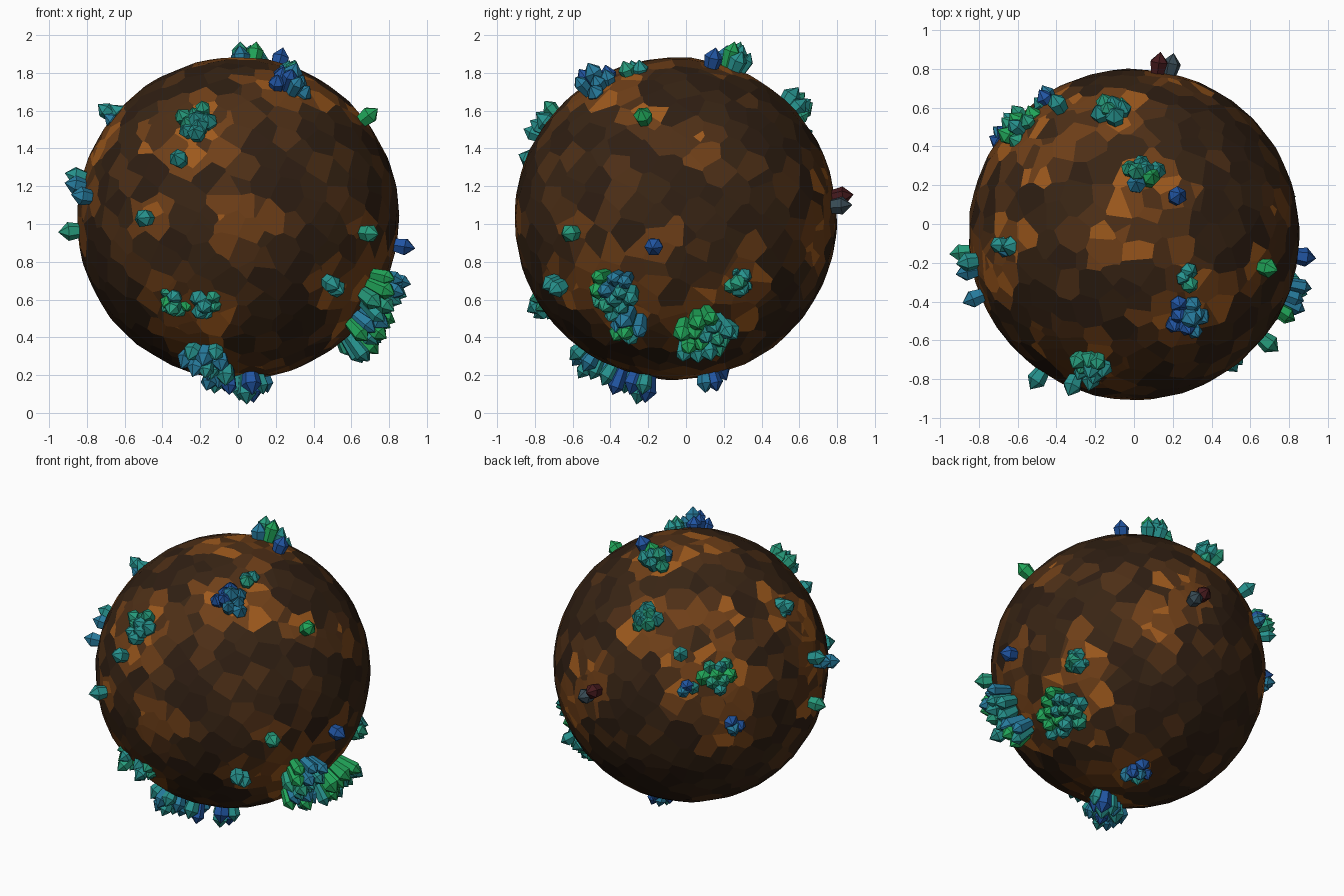
import bpy, bmesh, math, random
from mathutils import Vector

if "Cube" in bpy.data.objects:
    bpy.data.objects.remove(bpy.data.objects["Cube"])

random.seed(7)
C = Vector((0, -0.055, 1.03))   # planet centre
R = 0.85


def mat(name, rgb):
    m = bpy.data.materials.new(name)
    m.diffuse_color = (*rgb, 1)
    m.use_nodes = True
    m.node_tree.nodes["Principled BSDF"].inputs["Base Color"].default_value = m.diffuse_color
    return m


ROCK = [mat("rock_dark", (.028, .013, .006)), mat("rock_mid", (.04, .018, .007)),
        mat("rock_brown", (.075, .028, .008)), mat("rock_rust", (.16, .05, .009)),
        mat("rock_orange", (.34, .1, .012))]
GEM = {"t": mat("gem_teal", (.02, .29, .27)), "g": mat("gem_green", (.015, .38, .1)),
       "b": mat("gem_blue", (.015, .09, .36)), "l": mat("gem_light_blue", (.02, .2, .34)),
       "s": mat("gem_sea", (.02, .33, .2)), "r": mat("gem_dark_red", (.06, .01, .012)),
       "k": mat("gem_grey", (.04, .07, .09))}


def new_object(name, bm, mats):
    me = bpy.data.meshes.new(name)
    bm.to_mesh(me)
    bm.free()
    for m in mats:
        me.materials.append(m)
    ob = bpy.data.objects.new(name, me)
    bpy.context.collection.objects.link(ob)
    return ob


def crystal(bm, base, tip, r, idx):
    """Six-sided crystal: narrow foot, wide shoulder, pointed tip."""
    axis = tip - base
    length = axis.length
    axis.normalize()
    side = axis.orthogonal().normalized()
    other = axis.cross(side)
    shoulder = length - r * 1.05
    turn = random.uniform(0, 1)
    rings = []
    for d, rad in ((0, r * .6), (shoulder, r)):
        rings.append([bm.verts.new(base + axis * d + rad * (
            side * math.cos(turn + k * math.pi / 3) + other * math.sin(turn + k * math.pi / 3)))
            for k in range(6)])
    top = bm.verts.new(tip)
    faces = [bm.faces.new(rings[0][::-1])]
    for k in range(6):
        j = (k + 1) % 6
        faces.append(bm.faces.new((rings[0][k], rings[0][j], rings[1][j], rings[1][k])))
        faces.append(bm.faces.new((rings[1][k], rings[1][j], top)))
    for f in faces:
        f.material_index = idx


# Clusters: x, y, z, crystal count, spread, tip radius, colours
CLUSTERS = [
    (.05, .27, 1.9, 7, .085, 1.01, "tsgtl"),
    (.29, -.5, 1.78, 9, .1, 1.0, "lblbl"),
    (.28, -.29, 1.84, 3, .05, .96, "tst"),
    (-.25, -.8, 1.58, 9, .095, 1.0, "tstst"),
    (-.7, -.12, 1.6, 4, .045, .97, "tlt"),
    (.8, -.4, .62, 12, .125, 1.06, "tlstg"),
    (.72, -.33, .43, 6, .08, 1.06, "gltl"),
    (.68, .1, .41, 16, .15, 1.07, "tgsgt"),
    (.74, .3, .67, 6, .075, .97, "stt"),
    (-.38, -.77, .52, 7, .085, .97, "sgst"),
    (-.19, -.83, .52, 6, .075, .97, "tts"),
    (-.18, -.52, .24, 10, .115, 1.02, "tltl"),
    (-.1, -.36, .13, 6, .085, 1.02, "ltbl"),
    (.06, -.24, .12, 5, .07, 1.02, "tbbt"),
    (.1, .15, .15, 6, .08, .99, "lbtb"),
    (-.11, .62, 1.65, 7, .08, .99, "tsts"),
    (-.66, .56, 1.36, 9, .105, .98, "gsts"),
    (-.75, .5, .98, 4, .055, .97, "lbb"),
    (-.48, .68, 1.27, 3, .045, .96, "blt"),
]
# Single crystals: x, y, z, colour
SINGLES = [
    (.23, .15, 1.9, "b"), (-.32, -.84, 1.35, "t"), (-.88, -.2, 1.26, "t"),
    (-.83, -.24, 1.2, "l"), (-.84, -.39, 1.15, "l"), (-.9, -.15, .96, "s"),
    (-.5, -.8, 1.03, "t"), (.7, -.23, 1.58, "g"), (.7, -.62, .95, "s"),
    (.88, -.17, .88, "b"), (.52, -.68, .66, "t"), (.5, -.72, .68, "t"),
    (-.4, .63, 1.47, "t"), (.13, .84, 1.15, "r"), (.2, .86, 1.1, "k"),
]

# Crystal clusters, fanned on a golden-angle spiral
for c, (x, y, z, n, spread, reach, cols) in enumerate(CLUSTERS):
    u = (Vector((x, y, z)) - C).normalized()
    s = u.orthogonal().normalized()
    t = u.cross(s)
    bm = bmesh.new()
    for i in range(n):
        q = math.sqrt((i + .3) / n)
        a = i * 2.4 + c
        off = (s * math.cos(a) + t * math.sin(a)) * spread * q
        h = reach - random.uniform(0, .06) - .05 * q * q
        crystal(bm, C + u * .79 + off * .65, C + u * h + off * 1.15,
                random.uniform(.04, .054), i % len(cols))
    new_object(f"crystal_cluster_{c + 1}", bm, [GEM[k] for k in cols])

# Lone crystals
for c, (x, y, z, k) in enumerate(SINGLES):
    u = (Vector((x, y, z)) - C).normalized()
    bm = bmesh.new()
    crystal(bm, C + u * .8, C + u * .96, .05, 0)
    new_object(f"single_crystal_{c + 1}", bm, [GEM[k]])

# Planet: irregular flat facets (planes tangent to the sphere), finer near crystals
hot = [((Vector(p[:3]) - C).normalized(), .1 + (p[4] if len(p) > 4 else 0))
       for p in CLUSTERS + SINGLES]
for p in ((-.45, -.6, 1.5), (0, -.9, 1.05), (0, -.9, .87), (-.08, -.1, 1.88), (.15, .15, 1.85),
          (-.5, .3, 1.6), (.75, .1, 1.5), (.3, .75, 1.3), (-.75, -.25, 1.45), (.4, .7, .9)):
    hot.append(((Vector(p) - C).normalized(), .13))


def gauss_dir(u, sigma):
    return (u + Vector([random.gauss(0, sigma) for _ in range(3)])).normalized()


dirs = []
N = 520
for i in range(N):
    z = 1 - 2 * (i + .5) / N
    w = math.sqrt(1 - z * z)
    dirs.append(gauss_dir(Vector((w * math.cos(i * 2.39996), w * math.sin(i * 2.39996), z)), .022))
for u, rad in hot:
    dirs += [gauss_dir(u, rad * .7) for _ in range(7)]

hull = bmesh.new()
for u in dirs:
    hull.verts.new(u / (R + random.uniform(-.002, .002)))
bmesh.ops.convex_hull(hull, input=hull.verts[:])
hull.normal_update()
hull.faces.index_update()

bm = bmesh.new()
corners = []
for f in hull.faces:
    n = f.normal
    d = n.dot(f.verts[0].co)
    corners.append(bm.verts.new(C + n / d))
for v in hull.verts:
    if len(v.link_faces) < 3:
        continue
    u = v.co.normalized()
    s = u.orthogonal().normalized()
    t = u.cross(s)
    ring = sorted(v.link_faces, key=lambda f: math.atan2(
        (f.calc_center_median() - v.co).dot(t), (f.calc_center_median() - v.co).dot(s)))
    face = bm.faces.new([corners[f.index] for f in ring])
    near = min((u - h).length / rad for h, rad in hot)
    if near < 1.15:
        face.material_index = random.choice((2, 3, 3, 4))
    elif near < 1.6:
        face.material_index = random.choice((1, 2, 3))
    else:
        face.material_index = random.choice((0, 0, 1, 1, 2))
hull.free()
new_object("rocky_planet", bm, ROCK)
